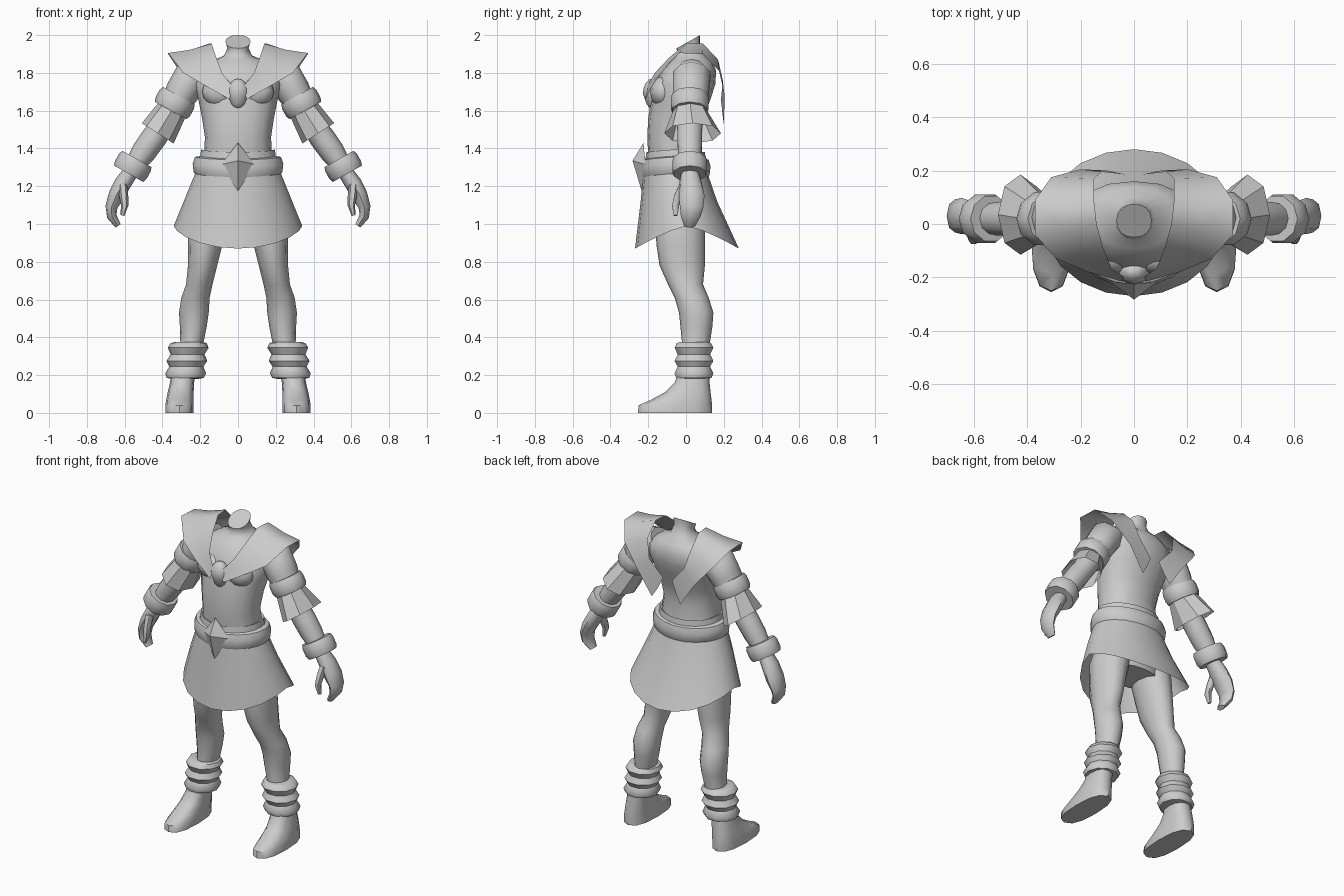
import bpy, bmesh, math
from mathutils import Vector

grey = bpy.data.materials.new("plain grey")
grey.diffuse_color = (0.6, 0.6, 0.6, 1)


def finish(name, bm, mirror=False, angle=45, recalc=True):
    if recalc:
        bmesh.ops.recalc_face_normals(bm, faces=bm.faces)
    me = bpy.data.meshes.new(name)
    bm.to_mesh(me)
    bm.free()
    me.materials.append(grey)
    ob = bpy.data.objects.new(name, me)
    bpy.context.collection.objects.link(ob)
    if mirror:
        ob.modifiers.new("mirror", 'MIRROR').use_mirror_merge = False
    bpy.ops.object.select_all(action='DESELECT')
    ob.select_set(True)
    bpy.context.view_layer.objects.active = ob
    bpy.ops.object.shade_smooth_by_angle(angle=math.radians(angle))
    return ob


def loft(name, rings, caps=(True, True), **kw):
    """Skin a list of closed rings."""
    bm = bmesh.new()
    vs = [[bm.verts.new(p) for p in r] for r in rings]
    n = len(rings[0])
    for a, b in zip(vs, vs[1:]):
        for i in range(n):
            j = (i + 1) % n
            bm.faces.new((a[i], a[j], b[j], b[i]))
    if caps[0]:
        bm.faces.new(vs[0])
    if caps[1]:
        bm.faces.new(vs[-1])
    return finish(name, bm, **kw)


def flat_ring(z, x0, x1, y0, y1, n=12, power=1.0, tilt=0.0):
    """Horizontal oval between x0..x1 and y0..y1, tilted along y."""
    out = []
    for i in range(n):
        a = 2 * math.pi * i / n
        c, s = math.cos(a), math.sin(a)
        c = math.copysign(abs(c) ** power, c)
        s = math.copysign(abs(s) ** power, s)
        out.append(Vector(((x0 + x1) / 2 + c * (x1 - x0) / 2,
                           (y0 + y1) / 2 + s * (y1 - y0) / 2, z + tilt * s)))
    return out


def tube(name, pts, n=10, caps=(True, True), axis=None, **kw):
    """Limb through (x, y, z, radius in the xz plane, radius along y)."""
    rings = []
    for k, (x, y, z, r, ry) in enumerate(pts):
        a, b = pts[max(k - 1, 0)], pts[min(k + 1, len(pts) - 1)]
        d = Vector(axis or (b[0] - a[0], 0, b[2] - a[2]))
        d.normalize()
        p = Vector((-d.z, 0, d.x))
        rings.append([Vector((x, y, z)) + p * r * math.cos(t) + Vector((0, ry * math.sin(t), 0))
                      for t in (2 * math.pi * i / n for i in range(n))])
    return loft(name, rings, caps, mirror=True, **kw)


# Torso and neck, with the neck cut on a slant
torso = [(0.98, 0.17, -0.14, 0.09, 0), (1.12, 0.21, -0.17, 0.10, 0), (1.36, 0.18, -0.20, 0.09, 0),
         (1.46, 0.175, -0.205, 0.07, 0), (1.56, 0.19, -0.20, 0.09, 0), (1.66, 0.21, -0.185, 0.13, 0),
         (1.74, 0.235, -0.17, 0.155, 0), (1.81, 0.225, -0.13, 0.16, 0), (1.86, 0.15, -0.09, 0.14, 0),
         (1.89, 0.075, -0.06, 0.10, 0.01), (1.93, 0.056, -0.045, 0.075, 0.025),
         (1.965, 0.066, -0.05, 0.075, 0.035)]
loft("torso", [flat_ring(z, -w, w, a, b, 16, 0.9, t) for z, w, a, b, t in torso], angle=60)

# Chest muscles
bm = bmesh.new()
bmesh.ops.create_uvsphere(bm, u_segments=12, v_segments=8, radius=1)
for v in bm.verts:
    v.co = Vector((0.095 + v.co.x * 0.095, -0.125 + v.co.y * 0.065, 1.70 + v.co.z * 0.08))
finish("chest_muscle", bm, mirror=True, angle=60)

# Arms, hands and thumbs
tube("arm", [(0.17, 0.03, 1.82, 0.06, 0.07), (0.24, 0.03, 1.785, 0.10, 0.105),
             (0.295, 0.025, 1.70, 0.09, 0.10), (0.34, 0.02, 1.62, 0.075, 0.085),
             (0.40, 0.02, 1.52, 0.065, 0.07), (0.45, 0.02, 1.45, 0.068, 0.068),
             (0.50, 0.02, 1.38, 0.066, 0.066), (0.57, 0.02, 1.28, 0.045, 0.05)], angle=60)
tube("hand", [(0.565, 0.02, 1.28, 0.04, 0.045), (0.61, 0.025, 1.215, 0.045, 0.06),
              (0.645, 0.03, 1.15, 0.042, 0.068), (0.67, 0.03, 1.09, 0.032, 0.062),
              (0.668, 0.025, 1.04, 0.026, 0.052), (0.635, 0.02, 0.99, 0.016, 0.03)], n=8, angle=60)
tube("thumb", [(0.61, -0.01, 1.21, 0.025, 0.03), (0.605, -0.04, 1.15, 0.024, 0.026),
               (0.60, -0.055, 1.10, 0.02, 0.022), (0.612, -0.055, 1.045, 0.01, 0.012)], n=6, angle=60)


# Arm bands: short faceted rings along the arm direction
def band(name, x, z, half, r, d):
    d = Vector((d[0], 0, d[1])).normalized()
    prof = [(-1, 0.7), (-1, 0.92), (-0.5, 1), (0.5, 1), (1, 0.92), (1, 0.7)]
    tube(name, [(x + d.x * half * t, 0.02, z + d.z * half * t, r * s, r * s) for t, s in prof],
         n=10, axis=d, angle=40)


band("upper_arm_band", 0.335, 1.64, 0.045, 0.104, (0.48, -0.87))
band("wrist_band", 0.557, 1.305, 0.045, 0.096, (0.45, -0.8))

# Flared sleeve hem under the upper band
tube("sleeve_flare", [(0.345, 0.02, 1.61, 0.08, 0.085), (0.425, 0.035, 1.48, 0.10, 0.15)],
     n=8, caps=(False, False), axis=(0.54, 0, -0.84), angle=30)

# Legs: (z, x inner, x outer, y front, y back)
leg = [(1.15, 0.02, 0.22, -0.15, 0.09), (1.0, 0.05, 0.265, -0.165, 0.10), (0.88, 0.085, 0.265, -0.155, 0.10),
       (0.78, 0.11, 0.265, -0.14, 0.10), (0.68, 0.135, 0.275, -0.095, 0.09), (0.61, 0.15, 0.30, -0.06, 0.12),
       (0.53, 0.155, 0.312, -0.037, 0.145), (0.46, 0.165, 0.308, -0.03, 0.14), (0.36, 0.185, 0.305, -0.02, 0.125),
       (0.2, 0.225, 0.345, -0.03, 0.115)]
loft("leg", [flat_ring(*r) for r in leg], mirror=True, angle=60)

# Feet
foot = [(0.22, 0.225, 0.35, -0.04, 0.12), (0.16, 0.232, 0.36, -0.06, 0.125), (0.11, 0.235, 0.372, -0.11, 0.13),
        (0.07, 0.235, 0.38, -0.185, 0.135), (0.04, 0.235, 0.385, -0.25, 0.138), (0.0, 0.235, 0.385, -0.255, 0.138)]
loft("foot", [flat_ring(*r, 12, 0.8) for r in foot], mirror=True, angle=50)

# Ribbed ankle cuffs
rings = []
for k, (z, r) in enumerate([(0.375, 0.075), (0.37, 0.095), (0.345, 0.108), (0.31, 0.09), (0.275, 0.108),
                            (0.245, 0.09), (0.21, 0.108), (0.185, 0.098), (0.18, 0.07)]):
    cx = 0.27 + (0.28 - z) * 0.1
    rings.append(flat_ring(z, cx - r, cx + r, 0.042 - r, 0.042 + r, 10))
loft("ankle_cuff", rings, mirror=True, angle=50)


# Belt and skirt
def skirt_ring(z, w, y0, y1, dip=0.0, n=20):
    ring = flat_ring(z, -w, w, y0, y1, n)
    for i, p in enumerate(ring):
        p.z -= dip * abs(math.sin(2 * math.pi * i / n)) ** 1.3
    return ring


belt = [(1.385, 0.17, -0.19, 0.09), (1.395, 0.195, -0.21, 0.10), (1.36, 0.20, -0.215, 0.105),
        (1.355, 0.228, -0.225, 0.12), (1.32, 0.24, -0.235, 0.13), (1.275, 0.235, -0.235, 0.125),
        (1.25, 0.215, -0.22, 0.11)]
loft("belt", [skirt_ring(z, w, a, b, 0.015) for z, w, a, b in belt], (False, False), angle=35)
loft("skirt", [skirt_ring(1.28, 0.222, -0.225, 0.11), skirt_ring(1.15, 0.275, -0.24, 0.165, 0.03),
               skirt_ring(0.99, 0.34, -0.27, 0.28, 0.12)], (False, False), angle=50)

# Diamond buckle
bm = bmesh.new()
rim = [bm.verts.new(p) for p in ((0, -0.225, 1.43), (0.09, -0.215, 1.315), (0, -0.235, 1.175), (-0.09, -0.215, 1.315))]
tip = bm.verts.new((0, -0.283, 1.335))
for i in range(4):
    bm.faces.new((rim[i], rim[(i + 1) % 4], tip))
bm.faces.new(rim)
finish("belt_buckle", bm, angle=20)

# Chest medallion, narrower towards the chin
bm = bmesh.new()
bmesh.ops.create_uvsphere(bm, u_segments=10, v_segments=8, radius=1)
for v in bm.verts:
    k = 1 if v.co.z > -0.2 else 0.85
    v.co = Vector((v.co.x * 0.06 * k, -0.178 + v.co.y * 0.05 * k, 1.69 + v.co.z * 0.08))
finish("chest_medallion", bm, angle=60)

# Shawl collar: strip from the medallion over the shoulder to a pointed back tip
inner = [(0.03, -0.205, 1.73), (0.085, -0.165, 1.80), (0.115, -0.09, 1.88), (0.14, 0.0, 1.955),
         (0.15, 0.09, 1.955), (0.15, 0.17, 1.87), (0.12, 0.195, 1.76), (0.03, 0.185, 1.66)]
outer = [(0.045, -0.215, 1.66), (0.17, -0.18, 1.73), (0.29, -0.13, 1.80), (0.37, -0.04, 1.905),
         (0.37, 0.09, 1.90), (0.31, 0.175, 1.81), (0.20, 0.205, 1.68), (0.10, 0.20, 1.53)]
bm = bmesh.new()
rows = []
for a, b in zip(inner, outer):
    a, b = Vector(a), Vector(b)
    mid = (a + b) / 2 + Vector((0, 0, -0.008))
    rows.append([bm.verts.new(p) for p in (a, mid, b)])
for r, s in zip(rows, rows[1:]):
    for i in range(2):
        bm.faces.new((r[i], r[i + 1], s[i + 1], s[i]))
finish("shawl_collar", bm, mirror=True, angle=50, recalc=False)
